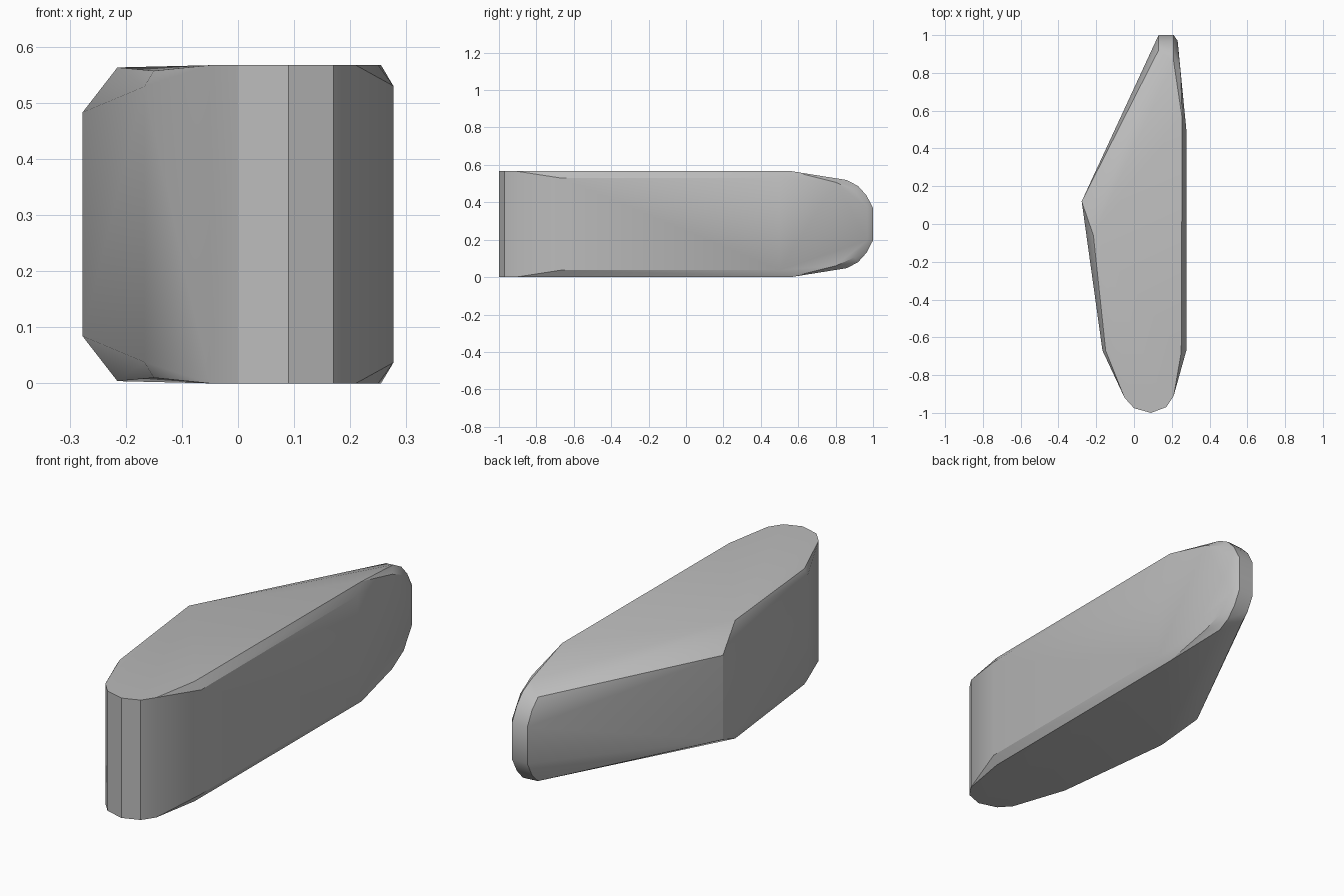
import bpy
import bmesh
import math

cube = bpy.data.objects.get("Cube")
if cube:
    bpy.data.objects.remove(cube, do_unlink=True)

HEIGHT = 0.567

# One plain grey for the whole body
grey = bpy.data.materials.new("plain_grey")
grey.use_nodes = True
colour = (0.5, 0.5, 0.5, 1.0)
grey.diffuse_color = colour
grey.node_tree.nodes["Principled BSDF"].inputs["Base Color"].default_value = colour

# Corners of the upper half: x, y and drop below the top
rounded_nose = [(-0.05, -0.92, 0), (0, -0.975, 0), (0.09, -1, 0),
                (0.17, -0.97, 0), (0.21, -0.91, 0)]
left_flank = [(-0.167, -0.67, 0.038), (-0.15, -0.67, 0.01),
              (-0.215, -0.06, 0.004), (-0.277, 0.12, 0.084)]
right_flank = [(0.277, -0.67, 0.037), (0.25, -0.68, 0),
               (0.277, 0.5, 0.037), (0.255, 0.56, 0)]
rounded_tail = [(0.13, 0.92, 0.085), (0.13, 0.965, 0.13), (0.13, 1, 0.197),
                (0.21, 0.86, 0.048), (0.21, 0.92, 0.08),
                (0.21, 0.965, 0.13), (0.21, 1, 0.197),
                (0.247, 0.8, 0.06), (0.237, 0.9, 0.105), (0.231, 0.97, 0.197)]

# Wrap a hull around the corners and their mirror image below
bm = bmesh.new()
for x, y, drop in rounded_nose + left_flank + right_flank + rounded_tail:
    for z in (drop, HEIGHT - drop):
        bm.verts.new((x, y, z))
hull = bmesh.ops.convex_hull(bm, input=bm.verts[:])
loose = [v for v in bm.verts if not v.link_faces]
bmesh.ops.delete(bm, geom=loose, context="VERTS")
bmesh.ops.dissolve_limit(bm, angle_limit=math.radians(0.8),
                         verts=bm.verts[:], edges=bm.edges[:])
bmesh.ops.recalc_face_normals(bm, faces=bm.faces[:])

mesh = bpy.data.meshes.new("wedge_body")
bm.to_mesh(mesh)
bm.free()
mesh.materials.append(grey)
body = bpy.data.objects.new("wedge_body", mesh)
bpy.context.collection.objects.link(body)

# Smooth the gentle bevels, keep the corners crisp
bpy.ops.object.select_all(action="DESELECT")
body.select_set(True)
bpy.context.view_layer.objects.active = body
bpy.ops.object.shade_smooth_by_angle(angle=math.radians(30))
